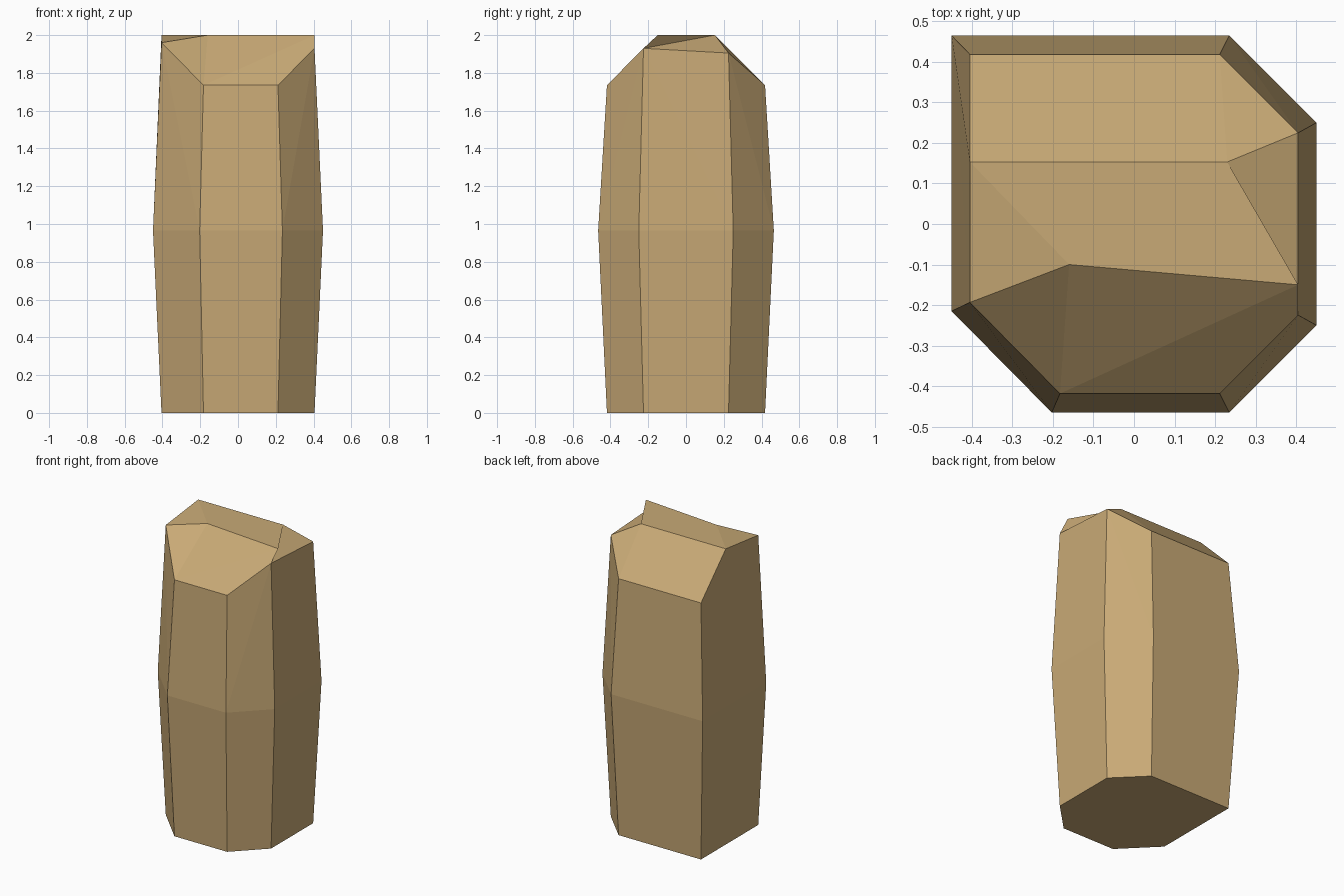
import bpy, bmesh

if "Cube" in bpy.data.objects:
    bpy.data.objects.remove(bpy.data.objects["Cube"])

# Seven-sided outline at the widest point, from back left, clockwise seen from above
outline = [(-.45, .465), (.235, .465), (.45, .25), (.45, -.25),
           (.235, -.465), (-.203, -.465), (-.45, -.215)]
rim_z = [1.735, 1.735, 1.905, 1.93, 1.735, 1.735, 1.96]
N = len(outline)

bm = bmesh.new()


def ring(scale, heights):
    return [bm.verts.new((x * scale, y * scale, z)) for (x, y), z in zip(outline, heights)]


bottom = ring(.9, [0] * N)
middle = ring(1, [.965] * N)
rim = ring(.9, rim_z)

# Crest points, all at full height
left, heart, front, back = [bm.verts.new((x, y, 2)) for x, y in
                            ((-.405, .153), (-.16, -.1), (.405, -.15), (.23, .153))]

# Base and lower walls
bm.faces.new(bottom)
for i in range(N):
    j = (i + 1) % N
    bm.faces.new((bottom[i], bottom[j], middle[j], middle[i]))

# Upper walls, creased from the higher rim corner
for i in range(N):
    j = (i + 1) % N
    if i == N - 1:      # left wall rises to a crest point
        bm.faces.new((middle[i], middle[j], rim[i]))
        bm.faces.new((middle[j], left, rim[i]))
        bm.faces.new((middle[j], rim[j], left))
    elif rim_z[i] > rim_z[j]:
        bm.faces.new((middle[i], middle[j], rim[i]))
        bm.faces.new((middle[j], rim[j], rim[i]))
    else:
        bm.faces.new((middle[i], middle[j], rim[j]))
        bm.faces.new((middle[i], rim[j], rim[i]))

# Chipped top: back slope, flat crest, front slope, overhanging right notch
for f in ((rim[0], rim[1], back, left), (rim[1], rim[2], back),
          (left, back, front, heart), (left, heart, rim[6]),
          (rim[6], heart, rim[5]), (heart, front, rim[5]),
          (front, rim[3], rim[4], rim[5]),
          (rim[2], rim[3], back), (rim[3], front, back)):
    bm.faces.new(f)

bmesh.ops.recalc_face_normals(bm, faces=bm.faces)
mesh = bpy.data.meshes.new("chipped_post")
bm.to_mesh(mesh)
bm.free()

mat = bpy.data.materials.new("tan")
mat.diffuse_color = (.58, .40, .18, 1)
mat.use_nodes = True
mat.node_tree.nodes["Principled BSDF"].inputs["Base Color"].default_value = mat.diffuse_color
mesh.materials.append(mat)
bpy.context.collection.objects.link(bpy.data.objects.new("chipped_post", mesh))
